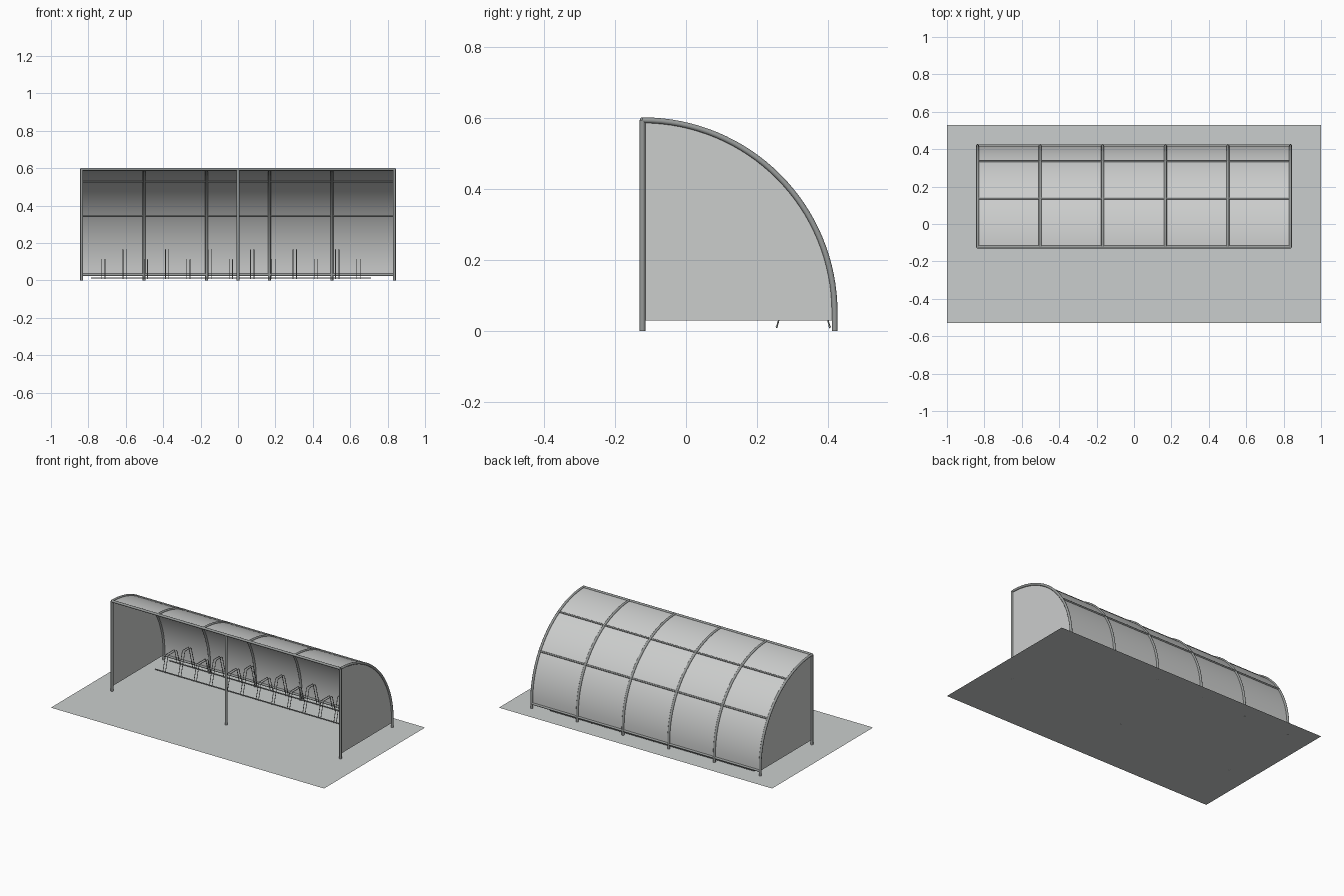
import bpy, bmesh, math
from mathutils import Vector

old = bpy.data.objects.get("Cube")
if old:
    bpy.data.objects.remove(old)


def material(name, rgb):
    m = bpy.data.materials.new(name)
    m.use_nodes = True
    m.diffuse_color = (*rgb, 1)
    m.node_tree.nodes["Principled BSDF"].inputs["Base Color"].default_value = (*rgb, 1)
    return m


STEEL = material("galvanised steel", (0.31, 0.325, 0.32))
PANEL = material("pale grey panel", (0.60, 0.61, 0.605))
PAVING = material("paving grey", (0.59, 0.615, 0.61))

# Shelter section: quarter circle from the front beam down to a short straight foot
CY, CZ, R = -0.1225, 0.0525, 0.5415
END_X = 0.836
BASE_Z = 0.03
ARCHES = [END_X * (-1 + 2 * i / 5) for i in range(6)]


def on_arc(deg, r=R):
    a = math.radians(deg)
    return CY + r * math.cos(a), CZ + r * math.sin(a)


def section(bottom, steps=32):
    return [on_arc(90 - 90 * i / steps) for i in range(steps + 1)] + [(CY + R, bottom)]


def finish(name, bm, mat, smooth=True):
    bmesh.ops.recalc_face_normals(bm, faces=bm.faces)
    me = bpy.data.meshes.new(name)
    bm.to_mesh(me)
    bm.free()
    me.materials.append(mat)
    ob = bpy.data.objects.new(name, me)
    bpy.context.collection.objects.link(ob)
    if smooth:
        bpy.ops.object.select_all(action="DESELECT")
        ob.select_set(True)
        bpy.context.view_layer.objects.active = ob
        bpy.ops.object.shade_smooth_by_angle(angle=math.radians(40))
    return ob


def tubes(name, paths, radius, sides=12):
    """Sweep a round section along each path; one object for all of them."""
    bm = bmesh.new()
    for path in paths:
        pts = [Vector(p) for p in path]
        rings = []
        for i, p in enumerate(pts):
            d_in = (p - pts[i - 1]).normalized() if i else None
            d_out = (pts[i + 1] - p).normalized() if i < len(pts) - 1 else None
            t = ((d_in or d_out) + (d_out or d_in)).normalized()
            # Every path is straight along x or lies in a plane of constant x
            u = Vector((0, 1, 0)) if abs(t.x) > 0.9 else Vector((1, 0, 0))
            v = t.cross(u)
            stretch = 1 / max(0.5, t.dot(d_in or d_out))
            rings.append([bm.verts.new(p + radius * (math.cos(a) * u + stretch * math.sin(a) * v))
                          for a in (2 * math.pi * k / sides for k in range(sides))])
        for a, b in zip(rings, rings[1:]):
            for k in range(sides):
                n = (k + 1) % sides
                bm.faces.new((a[k], a[n], b[n], b[k]))
        bm.faces.new(rings[0])
        bm.faces.new(rings[-1])
    return finish(name, bm, STEEL)


# Paving slab
bm = bmesh.new()
bm.faces.new([bm.verts.new(p) for p in
              ((-1, -0.528, 0), (1, -0.528, 0), (1, 0.528, 0), (-1, 0.528, 0))])
finish("paving", bm, PAVING, smooth=False)

# Curved roof sheet
bm = bmesh.new()
rows = [[bm.verts.new((x, y, z)) for x in ARCHES] for y, z in section(BASE_Z)]
for a, b in zip(rows, rows[1:]):
    for i in range(5):
        bm.faces.new((a[i], a[i + 1], b[i + 1], b[i]))
finish("roof_sheet", bm, PANEL)

# Flat end panels
for name, x in (("left_end_panel", END_X), ("right_end_panel", -END_X)):
    bm = bmesh.new()
    bm.faces.new([bm.verts.new((x, y, z)) for y, z in section(BASE_Z) + [(CY, BASE_Z)]])
    finish(name, bm, PANEL, smooth=False)

# Frame: arches, front posts, front beam, purlins and bottom rail
tubes("roof_arches", [[(x, y, z) for y, z in section(0)] for x in ARCHES], 0.008)
tubes("front_posts", [[(x, CY, 0), (x, CY, CZ + R)] for x in (-END_X, 0, END_X)], 0.008)


def rail(y, z, x0=-END_X, x1=END_X):
    return [(x0, y, z), (x1, y, z)]


tubes("front_beam", [rail(CY, CZ + R)], 0.008)
tubes("purlins", [rail(*on_arc(d, R + 0.002)) for d in (32.5, 61.5)], 0.0055)
tubes("bottom_rail", [rail(CY + R, BASE_Z)], 0.007)

# Cycle rack: two ground rails and alternating low and high wheel hoops
tubes("rack_rails", [rail(y, 0.013, -0.785, 0.71) for y in (0.256, 0.405)], 0.0035, 8)


def hoop(x, top):
    lean = 0.25 * top
    y0, y1 = 0.256 + lean, 0.405 - lean
    yz = [(0.255, 0.008), (y0 - 0.002, top - 0.008), (y0 + 0.005, top),
          (y1 - 0.005, top), (y1 + 0.002, top - 0.008), (0.406, 0.008)]
    return [(x, y, z) for y, z in yz]


hoops = []
for i in range(13):
    x = -0.72 + 0.1137 * i
    top = 0.165 if i % 2 else 0.112
    hoops += [hoop(x - 0.009, top), hoop(x + 0.009, top)]
tubes("wheel_hoops", hoops, 0.002, 8)
